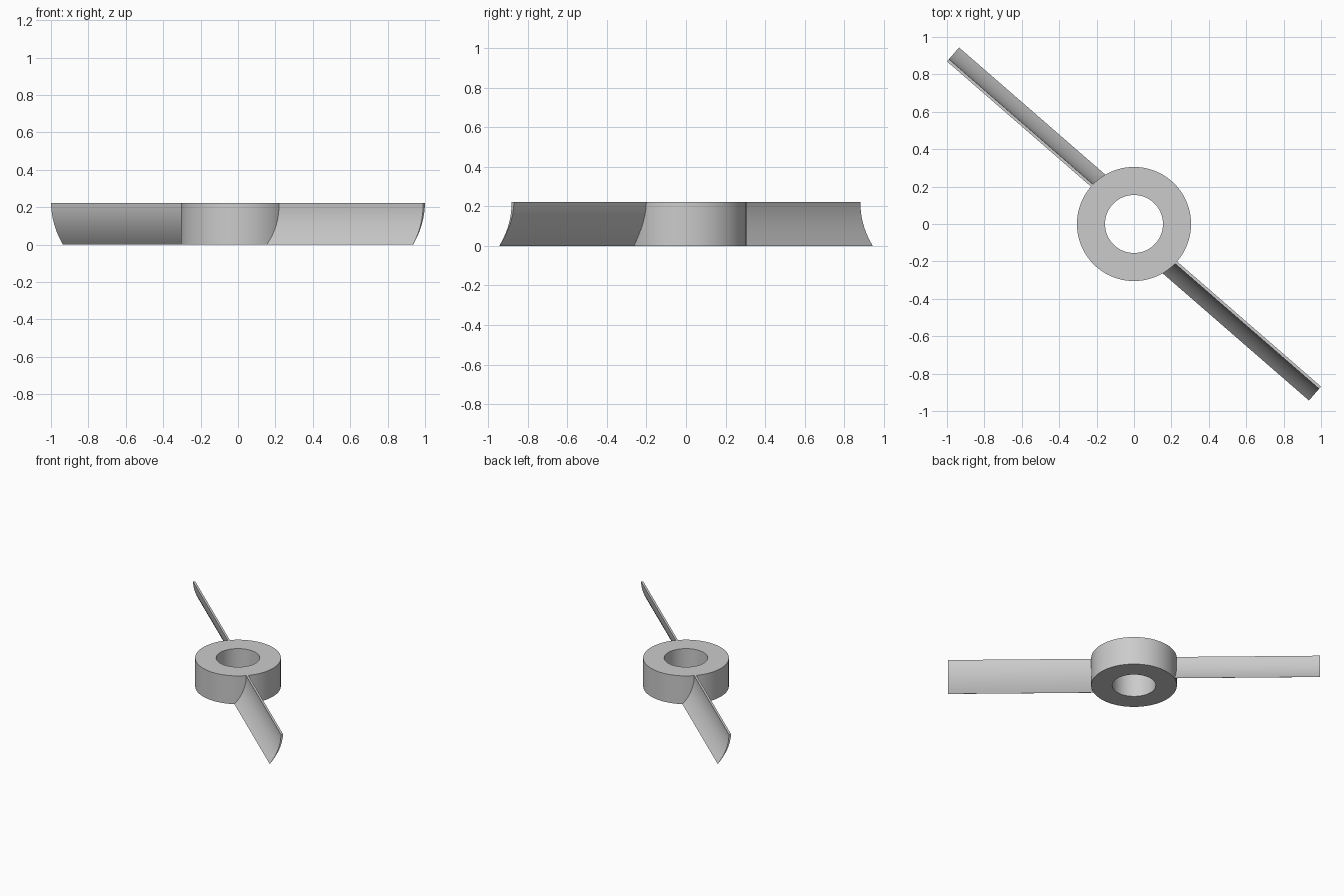
import bpy
import bmesh
from math import radians
from mathutils import Matrix, Vector

cube = bpy.data.objects.get("Cube")
if cube:
    bpy.data.objects.remove(cube, do_unlink=True)

HEIGHT = 0.222
BLADE_ANGLE = -41

grey = bpy.data.materials.new("light grey")
grey.use_nodes = True
colour = (0.6, 0.6, 0.6, 1)
grey.diffuse_color = colour
grey.node_tree.nodes["Principled BSDF"].inputs["Base Color"].default_value = colour


def finish(name, bm):
    """Turn a bmesh into a smooth object with sharp edges kept."""
    bmesh.ops.remove_doubles(bm, verts=bm.verts, dist=0.0001)
    bmesh.ops.recalc_face_normals(bm, faces=bm.faces)
    mesh = bpy.data.meshes.new(name)
    bm.to_mesh(mesh)
    bm.free()
    mesh.materials.append(grey)
    obj = bpy.data.objects.new(name, mesh)
    bpy.context.collection.objects.link(obj)
    bpy.ops.object.select_all(action="DESELECT")
    obj.select_set(True)
    bpy.context.view_layer.objects.active = obj
    bpy.ops.object.shade_smooth_by_angle(angle=radians(30))


# Hub: a rectangular section spun into a thick ring
def make_hub(inner, outer):
    bm = bmesh.new()
    section = [(inner, 0), (outer, 0), (outer, HEIGHT), (inner, HEIGHT)]
    verts = [bm.verts.new((r, 0, z)) for r, z in section]
    edges = [bm.edges.new((verts[i], verts[i - 1])) for i in range(4)]
    bmesh.ops.spin(bm, geom=verts + edges, cent=(0, 0, 0), axis=(0, 0, 1),
                   angle=radians(360), steps=96, use_merge=True)
    finish("hub", bm)


# Blade: a thin section, upright at the top and flaring at the foot, extruded outward
def make_blade(name, angle, root=0.27, tip=1.325, flare=0.097, thickness=0.016):
    bm = bmesh.new()
    steps = 16
    outer, inner = [], []
    for i in range(steps + 1):
        t = i / steps
        z = HEIGHT * (1 - t)
        side = -flare * (0.12 * t + 0.88 * t ** 2.1)
        outer.append(bm.verts.new((root, side, z)))
        inner.append(bm.verts.new((root, side - thickness * (1 - 0.9 * t), z)))
    faces = [bm.faces.new((outer[i], outer[i + 1], inner[i + 1], inner[i]))
             for i in range(steps)]
    # Extrude the section and keep the root as a closing cap
    result = bmesh.ops.extrude_face_region(bm, geom=faces, use_keep_orig=True)
    moved = [g for g in result["geom"] if isinstance(g, bmesh.types.BMVert)]
    bmesh.ops.translate(bm, verts=moved, vec=Vector((tip - root, 0, 0)))
    bm.transform(Matrix.Rotation(radians(angle), 4, "Z"))
    finish(name, bm)


make_hub(0.155, 0.305)
make_blade("left_blade", BLADE_ANGLE)
make_blade("right_blade", BLADE_ANGLE + 180)
